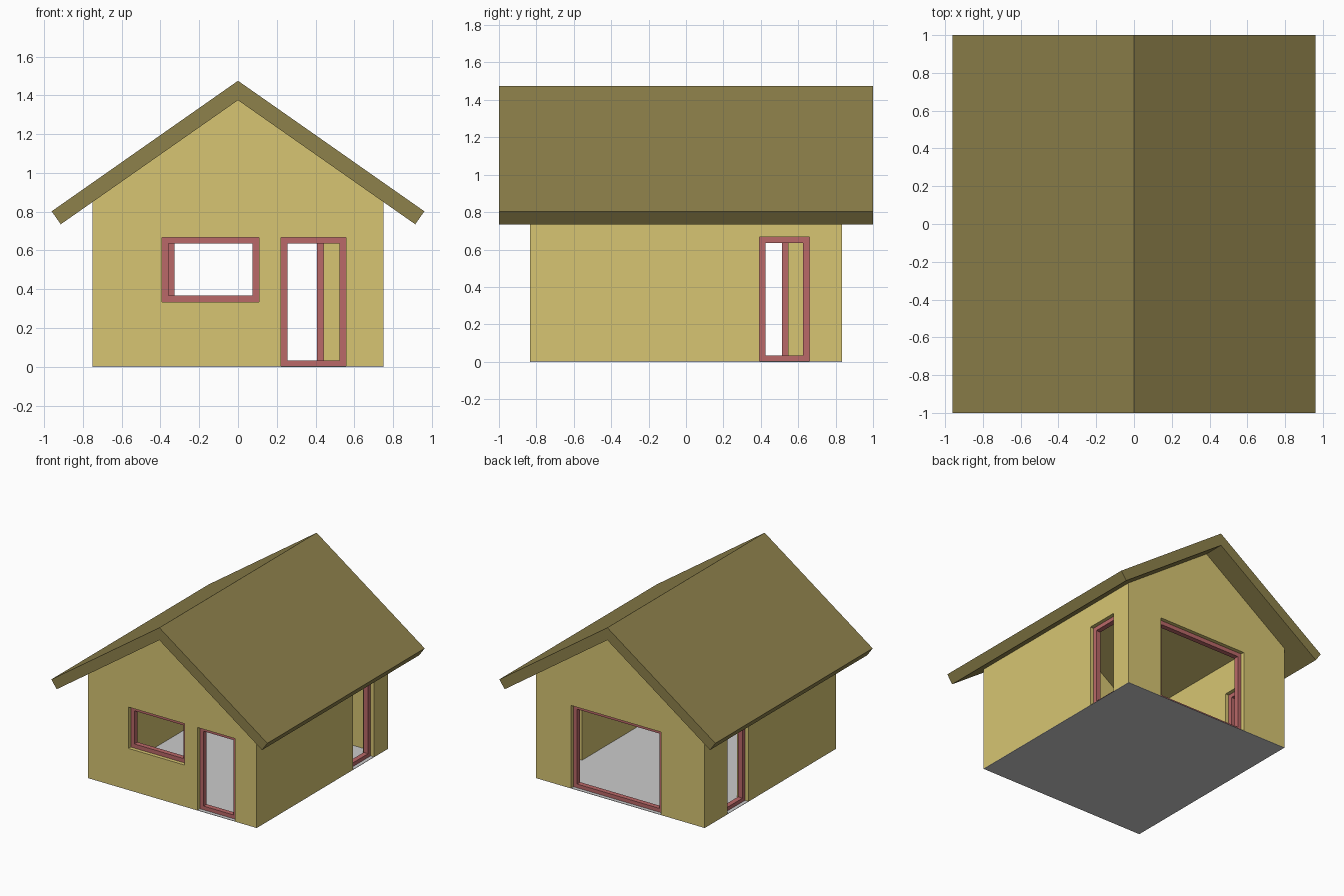
import bpy, bmesh
from mathutils import Vector

if "Cube" in bpy.data.objects:
    bpy.data.objects.remove(bpy.data.objects["Cube"])

W, D, T = 0.75, 0.833, 0.1          # half width, half depth, wall thickness
FLOOR = 0.003                       # thin ground slab
BAR, INSET, DEPTH = 0.033, 0.03, 0.04


def material(name, rgb):
    m = bpy.data.materials.new(name)
    m.diffuse_color = (*rgb, 1)
    m.use_nodes = True
    m.node_tree.nodes["Principled BSDF"].inputs["Base Color"].default_value = m.diffuse_color
    return m


WALL = material("wall_yellow", (0.68, 0.56, 0.17))
ROOF = material("roof_olive", (0.27, 0.22, 0.07))
FRAME = material("frame_red", (0.49, 0.14, 0.14))


def make(name, bm, mat=None):
    bmesh.ops.recalc_face_normals(bm, faces=bm.faces)
    me = bpy.data.meshes.new(name)
    bm.to_mesh(me)
    bm.free()
    ob = bpy.data.objects.new(name, me)
    bpy.context.collection.objects.link(ob)
    if mat:
        me.materials.append(mat)
    return ob


def prism(name, profile, half, mat=None):
    """Extrude an x-z profile along y, from -half to +half."""
    bm = bmesh.new()
    f = bm.faces.new([bm.verts.new((x, -half, z)) for x, z in profile])
    ext = bmesh.ops.extrude_face_region(bm, geom=[f])["geom"]
    bmesh.ops.translate(bm, vec=(0, 2 * half, 0),
                        verts=[v for v in ext if isinstance(v, bmesh.types.BMVert)])
    return make(name, bm, mat)


def add_box(bm, lo, hi):
    vs = bmesh.ops.create_cube(bm, size=1)["verts"]
    lo, hi = Vector(lo), Vector(hi)
    for v in vs:
        v.co = (lo + hi) / 2 + v.co * (hi - lo)


def box(name, lo, hi, mat=None):
    bm = bmesh.new()
    add_box(bm, lo, hi)
    return make(name, bm, mat)


def cut(target, cutter):
    mod = target.modifiers.new("cut", "BOOLEAN")
    mod.operation, mod.solver, mod.object = "DIFFERENCE", "EXACT", cutter
    bpy.context.view_layer.objects.active = target
    bpy.ops.object.modifier_apply(modifier=mod.name)
    bpy.data.objects.remove(cutter)


# Floor slab
box("floor", (-W, -D, 0), (W, D, FLOOR))

# Gabled walls, hollowed out and open to the roof
walls = prism("walls", [(-W, FLOOR), (W, FLOOR), (W, 0.85), (0, 1.375), (-W, 0.85)], D, WALL)
cut(walls, box("cutter", (T - W, T - D, -1), (W - T, D - T, 2)))

# Openings: name, wall, start, end, bottom
openings = [
    ("front_window", "front", -0.392, 0.108, 0.335),
    ("front_door", "front", 0.222, 0.556, 0),
    ("back_door", "back", -0.36, 0.44, 0),
    ("right_door", "right", 0.392, 0.659, 0),
    ("left_door", "left", 0.278, 0.545, 0),
]
TOP = 0.668
for name, side, a, b, low in openings:
    sign = 1 if side in ("back", "right") else -1
    face = D if side in ("front", "back") else W

    def span(u0, u1, d0, d1, z0, z1):
        """Box corners from along-wall, depth-from-outside and height ranges."""
        p, q = sorted((sign * (face - d0), sign * (face - d1)))
        if face == D:
            return (u0, p, z0), (u1, q, z1)
        return (p, u0, z0), (q, u1, z1)

    cut(walls, box("cutter", *span(a, b, -0.1, T + 0.1, low or -0.1, TOP)))

    # Frame ring set into the opening
    z0 = max(low, FLOOR)
    outer = box(name + "_frame", *span(a, b, INSET, INSET + DEPTH, z0, TOP), FRAME)
    cut(outer, box("cutter", *span(a + BAR, b - BAR, -0.1, T + 0.1, low + BAR, TOP - BAR)))

# Roof: one chevron with square-cut eaves
prism("roof", [(0, 1.475), (0.961, 0.802), (0.914, 0.735), (0, 1.375),
               (-0.914, 0.735), (-0.961, 0.802)], 1.0, ROOF)
